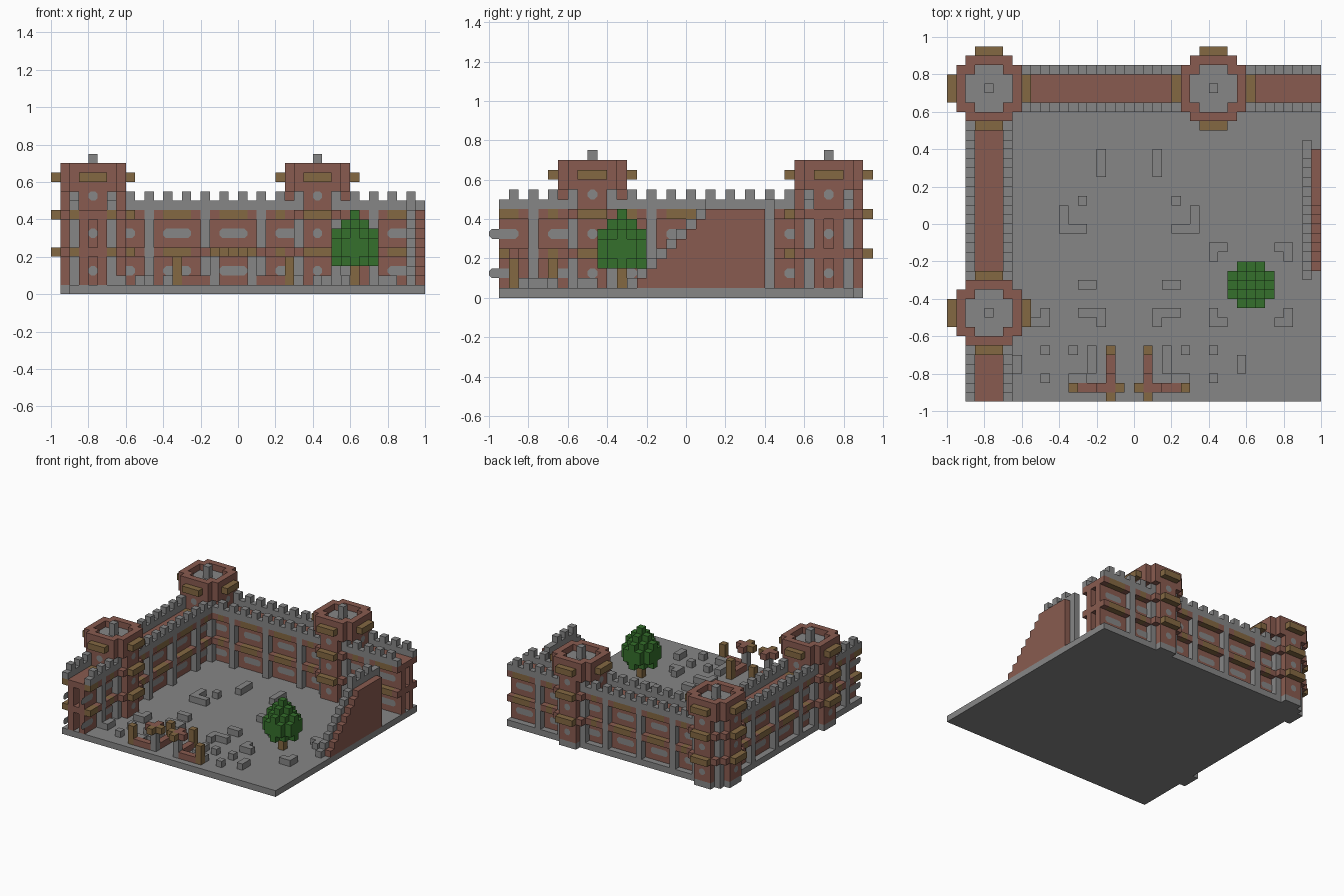
import bpy, bmesh
from mathutils import Vector

U = 0.05  # block size
cube = bpy.data.objects.get("Cube")
if cube:
    bpy.data.objects.remove(cube)

COLOURS = {
    "grey_stone": (0.24, 0.24, 0.24, 1),
    "red_brick": (0.25, 0.105, 0.08, 1),
    "brown_wood": (0.23, 0.14, 0.055, 1),
    "green_leaf": (0.035, 0.16, 0.025, 1),
}
GREY, BRICK, WOOD, GREEN = range(4)
MATS = []
for name, col in COLOURS.items():
    m = bpy.data.materials.new(name)
    m.use_nodes = True
    m.diffuse_color = col
    bsdf = m.node_tree.nodes["Principled BSDF"]
    bsdf.inputs["Base Color"].default_value = col
    bsdf.inputs["Roughness"].default_value = 0.9
    MATS.append(m)

blocks = {}   # (i, j, k) -> (part, colour)
windows = []  # (block, outward direction, half width)


def put(part, colour, i, j, k):
    blocks[i, j, k] = (part, colour)


def box(part, colour, i, j, k, si=1, sj=1, sk=1):
    for a in range(i, i + si):
        for b in range(j, j + sj):
            for c in range(k, k + sk):
                put(part, colour, a, b, c)


def wall(part, along_x, centre, start, end, phase, top=lambda t: 9):
    """Hollow wall: two brick skins, two floors, pillars, parapets and merlons."""
    for t in range(start, end):
        h = top(t)
        step = (t + phase) % 6
        for w in range(-2, 3):
            def at(k, colour):
                i, j = (t, centre + w) if along_x else (centre + w, t)
                if i < 20:
                    put(part, colour, i, j, k)
            for k in range(1, h):
                band = k in (4, 8)
                if abs(w) == 2:
                    if step == 0:
                        at(k, GREY)
                    elif band:
                        at(k, WOOD if step in (2, 3, 4) else BRICK)
                elif band or w:
                    at(k, BRICK)
            if abs(w) == 2:
                at(h, GREY)
                if h < 9 and h > 1:
                    at(h - 1, GREY)
                if h == 9 and step % 2 == 0:
                    at(10, GREY)
        if step == 3:
            for s in (-1, 1):
                i, j = (t, centre + s) if along_x else (centre + s, t)
                n = (0, s, 0) if along_x else (s, 0, 0)
                for k in (2, 6):
                    windows.append(((i, j, k), n, 1.5 * U))


def tower(part, ci, cj):
    """Cross-shaped tower with stone corners, timber bands and an open crown."""
    for a in range(-4, 5):
        for b in range(-4, 5):
            x, y = max(abs(a), abs(b)), min(abs(a), abs(b))
            octagon = x <= 3 and x + y < 6
            body = x <= 2 or (x == 3 and y <= 1)
            floor = x <= 2 and x + y < 4
            for k in range(14):
                if k in (4, 8, 12) and x == 4 and y <= 1:
                    put(part, WOOD, ci + a, cj + b, k)
                elif k == 12 and octagon:
                    put(part, GREY if floor else BRICK, ci + a, cj + b, k)
                elif k == 13 and octagon and not floor:
                    put(part, BRICK, ci + a, cj + b, k)
                elif k in (4, 8, 11) and octagon:
                    put(part, BRICK, ci + a, cj + b, k)
                elif k < 12 and body:
                    corner = k == 0 or (x == 2 and y == 2)
                    put(part, GREY if corner else BRICK, ci + a, cj + b, k)
    box(part, GREY, ci, cj, 13, 1, 1, 2)
    for a, b in ((1, 0), (-1, 0), (0, 1), (0, -1)):
        for k in (2, 6, 10):
            windows.append(((ci + 3 * a, cj + 3 * b, k), (a, b, 0), 0.5 * U))


# Ground slab, walls and towers
box("base", GREY, -18, -19, 0, 38, 36)
wall("back_wall", True, 14, -16, 20, 16)
wall("left_wall", False, -16, -19, 14, 10)
wall("ruined_right_wall", False, 20, -6, 8, 10, lambda t: max(1, min(9, t + 7)))
box("ruined_right_wall", GREY, 18, 8, 1, 1, 1, 9)
tower("back_left_tower", -16, 14)
tower("back_right_tower", 8, 14)
tower("front_left_tower", -16, -10)

# Gate remains and mirrored rubble
RUBBLE = [  # i, j, width, depth
    (-4, 5, 1, 3), (-8, -1, 1, 3), (-8, -1, 3, 1), (-6, 2, 1, 1), (-6, -7, 2, 1),
    (-6, -10, 3, 1), (-4, -11, 1, 1), (-11, -11, 2, 1), (-10, -10, 1, 1),
    (-10, -14, 1, 1), (-10, -17, 1, 1), (-13, -16, 1, 2), (-7, -14, 1, 1),
    (-5, -16, 1, 2), (-7, -17, 2, 1), (-5, -14, 1, 1),
]


def mirrored(part, colour, i, j, k, si=1, sj=1, sk=1):
    box(part, colour, i, j, k, si, sj, sk)
    box(part, colour, -1 - i - si, j, k, si, sj, sk)


for i, j, si, sj in RUBBLE:
    mirrored("rubble", GREY, i, j, 1, si, sj)
for i in (8, 15):
    box("rubble", GREY, i, -3, 1, 2, 1)
    box("rubble", GREY, i if i == 8 else 16, -4, 1)
box("rubble", GREY, 15, -11, 1, 2, 1)
box("rubble", GREY, 16, -10, 1)

mirrored("gate_remains", BRICK, -7, -18, 1, 5, 1)
mirrored("gate_remains", BRICK, -3, -17, 1, 1, 3)
mirrored("gate_remains", GREY, -3, -18, 1, 1, 1, 3)
mirrored("gate_remains", BRICK, -4, -18, 4, 2, 1)
mirrored("gate_remains", BRICK, -3, -17, 4)
mirrored("gate_remains", WOOD, -2, -18, 4)
mirrored("gate_remains", WOOD, -3, -19, 4)
mirrored("gate_remains", WOOD, -7, -18, 1, 1, 1, 3)
mirrored("gate_remains", WOOD, -3, -14, 1, 1, 1, 3)

# Tree
box("tree_trunk", WOOD, 12, -7, 1, 1, 1, 2)
for k, reach in zip(range(3, 9), (2, 3, 3, 2, 1, 0)):
    for a in range(-2, 3):
        for b in range(-2, 3):
            if abs(a) + abs(b) <= reach:
                put("tree_leaves", GREEN, 12 + a, -7 + b, k)

DIRS = [Vector(d) for d in ((1, 0, 0), (-1, 0, 0), (0, 1, 0), (0, -1, 0), (0, 0, 1), (0, 0, -1))]


def finish(name, bm):
    bmesh.ops.remove_doubles(bm, verts=bm.verts, dist=U / 100)
    mesh = bpy.data.meshes.new(name)
    for m in MATS:
        mesh.materials.append(m)
    bm.to_mesh(mesh)
    bm.free()
    bpy.context.collection.objects.link(bpy.data.objects.new(name, mesh))


def tangents(n):
    side = Vector((0, 0, 1)).cross(n) if n.z == 0 else Vector((1, 0, 0))
    return side, n.cross(side)


# Turn each part's blocks into a mesh of exposed faces
meshes = {}
for cell, (part, colour) in blocks.items():
    bm = meshes.setdefault(part, bmesh.new()) if part not in meshes else meshes[part]
    mid = Vector(cell) + Vector((0.5, 0.5, 0.5))
    for n in DIRS:
        if tuple(int(c + d) for c, d in zip(cell, n)) in blocks:
            continue
        s, u = tangents(n)
        quad = [bm.verts.new((mid + (n + s * p + u * q) / 2) * U)
                for p, q in ((-1, -1), (1, -1), (1, 1), (-1, 1))]
        bm.faces.new(quad).material_index = colour
for part, bm in meshes.items():
    finish(part, bm)

# Thin stone window plates with clipped corners
bm = bmesh.new()
for cell, n, half in windows:
    if blocks.get(cell, (0, GREY))[1] != BRICK:
        continue
    if tuple(c + d for c, d in zip(cell, n)) in blocks:
        continue
    n = Vector(n)
    s, u = tangents(n)
    mid = (Vector(cell) + Vector((0.5, 0.5, 0.5)) + n / 2) * U + n * 0.004
    b, c = U / 2, U * 0.3
    outline = [(half - c, -b), (half, c - b), (half, b - c), (half - c, b),
               (c - half, b), (-half, b - c), (-half, c - b), (c - half, -b)]
    bm.faces.new([bm.verts.new(mid + s * p + u * q) for p, q in outline]).material_index = GREY
finish("window_plates", bm)
